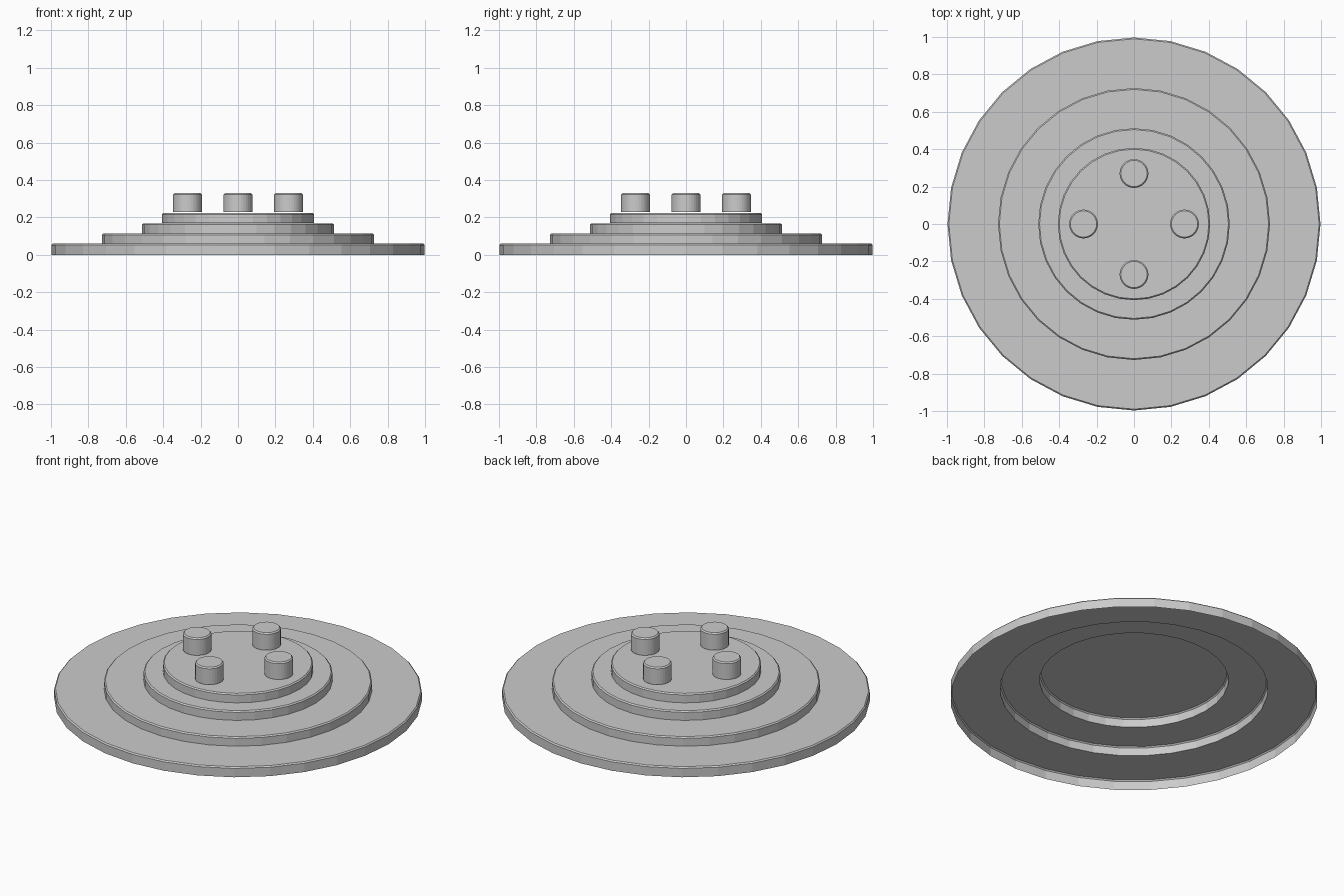
import bpy, bmesh, math

if "Cube" in bpy.data.objects:
    bpy.data.objects.remove(bpy.data.objects["Cube"])

SIDES = 32
B = 0.007  # small chamfer on the top rims


def lathe(name, profile, loc=(0, 0, 0), cap_top=False, cap_bottom=False):
    """Spin a (radius, height) profile, listed bottom to top, around z."""
    bm = bmesh.new()
    rings = []
    for r, z in profile:
        rings.append([bm.verts.new((r * math.cos(2 * math.pi * i / SIDES),
                                    r * math.sin(2 * math.pi * i / SIDES), z))
                      for i in range(SIDES)])
    for low, high in zip(rings, rings[1:]):
        for i in range(SIDES):
            j = (i + 1) % SIDES
            bm.faces.new((low[i], low[j], high[j], high[i]))
    if cap_top:
        bm.faces.new(rings[-1])
    if cap_bottom:
        bm.faces.new(rings[0][::-1])
    mesh = bpy.data.meshes.new(name)
    bm.to_mesh(mesh)
    bm.free()
    obj = bpy.data.objects.new(name, mesh)
    obj.location = loc
    bpy.context.collection.objects.link(obj)
    return obj


def drum(r, z0, z1):
    """Side profile of a disc with a chamfered top rim."""
    return [(r, z0), (r, z1 - B), (r - B, z1)]


# Three hollow steps, open underneath, with a small centre hole
steps = (drum(0.997, 0, 0.06) + drum(0.727, 0.06, 0.114)
         + drum(0.512, 0.114, 0.169) + [(0.08, 0.169)])
lathe("stepped_base", steps)

# Solid top disc resting on the steps
lathe("top_disc", drum(0.407, 0.17, 0.224), cap_top=True, cap_bottom=True)

# Four short pegs on the top disc
for k in range(4):
    a = k * math.pi / 2
    lathe(f"peg_{k + 1}", drum(0.077, 0.228, 0.33),
          loc=(0.27 * math.cos(a), 0.27 * math.sin(a), 0),
          cap_top=True, cap_bottom=True)
